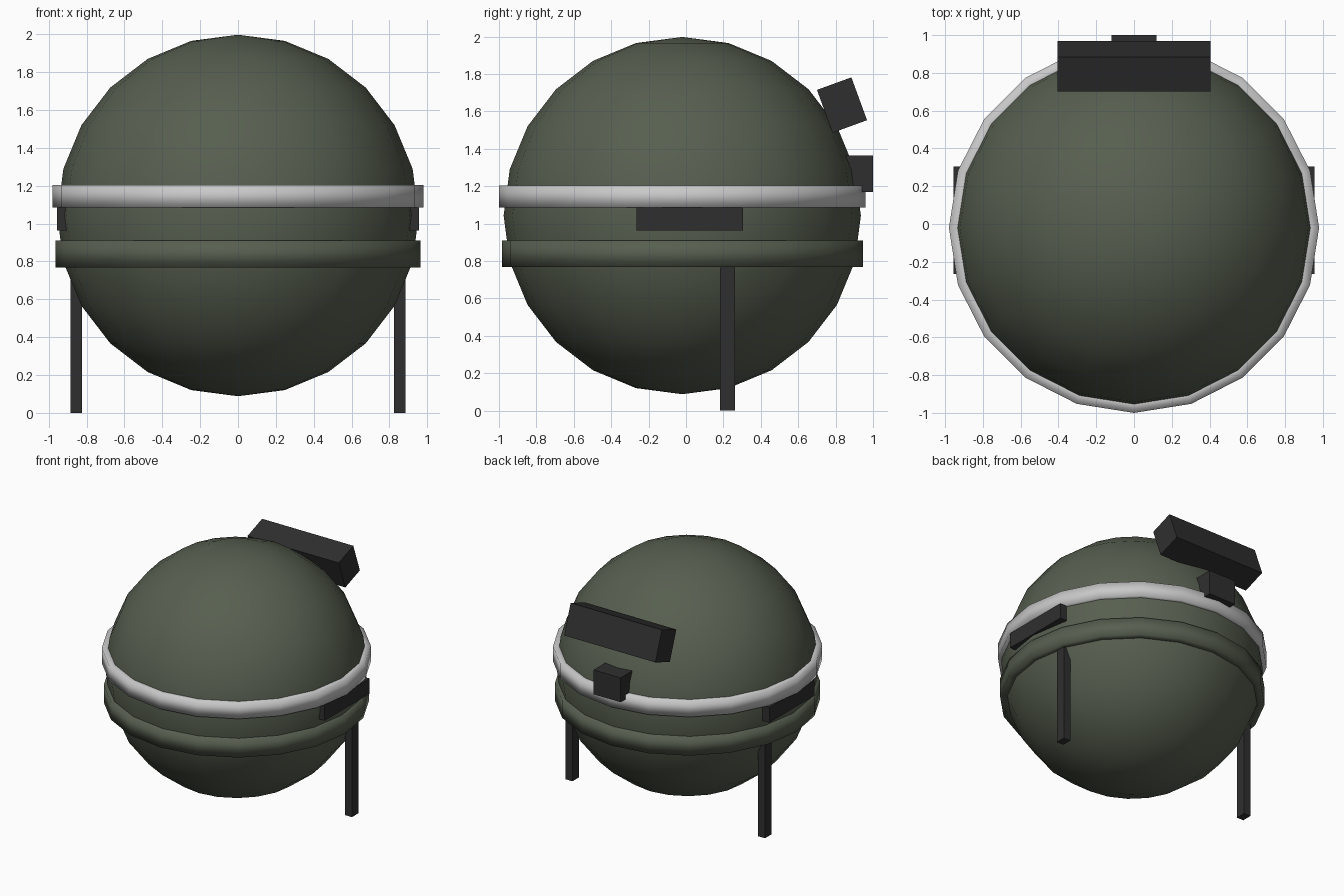
import bpy, bmesh, math
from mathutils import Matrix, Vector

old = bpy.data.objects.get("Cube")
if old:
    bpy.data.objects.remove(old, do_unlink=True)


def material(name, rgb):
    m = bpy.data.materials.new(name)
    m.use_nodes = True
    m.diffuse_color = (*rgb, 1)
    m.node_tree.nodes["Principled BSDF"].inputs["Base Color"].default_value = (*rgb, 1)
    return m


GREEN = material("olive_enamel", (0.095, 0.115, 0.08))
BLACK = material("black_plastic", (0.028, 0.028, 0.028))
STEEL = material("brushed_steel", (0.58, 0.58, 0.58))

CENTRE_Y = -0.02
SEGMENTS = 20


def finish(name, bm, mat, smooth=False):
    bmesh.ops.recalc_face_normals(bm, faces=bm.faces)
    mesh = bpy.data.meshes.new(name)
    bm.to_mesh(mesh)
    bm.free()
    mesh.materials.append(mat)
    for p in mesh.polygons:
        p.use_smooth = smooth
    ob = bpy.data.objects.new(name, mesh)
    bpy.context.collection.objects.link(ob)
    return ob


def box(name, centre, size, mat, tilt=0):
    bm = bmesh.new()
    matrix = (Matrix.Translation(centre)
              @ Matrix.Rotation(math.radians(tilt), 4, 'X')
              @ Matrix.Diagonal((*size, 1)))
    bmesh.ops.create_cube(bm, size=1, matrix=matrix)
    return finish(name, bm, mat)


def band(name, inner, outer, bottom, top, mat):
    # Square section swept round the bowl, softly shaded
    bm = bmesh.new()
    section = [(inner, bottom), (outer, bottom), (outer, top), (inner, top)]
    loops = []
    for i in range(SEGMENTS):
        a = math.tau * i / SEGMENTS
        loops.append([bm.verts.new(Vector((r * math.cos(a), CENTRE_Y + r * math.sin(a), z)))
                      for r, z in section])
    for i, loop in enumerate(loops):
        following = loops[(i + 1) % SEGMENTS]
        for j in range(4):
            k = (j + 1) % 4
            bm.faces.new((loop[j], following[j], following[k], loop[k]))
    return finish(name, bm, mat, smooth=True)


# Round body
bm = bmesh.new()
bmesh.ops.create_uvsphere(bm, u_segments=SEGMENTS, v_segments=12, radius=0.955,
                          matrix=Matrix.Translation((0, CENTRE_Y, 1.043)))
finish("kettle_body", bm, GREEN, smooth=True)

# Rims of lid and bowl
band("lid_rim", 0.9, 0.98, 1.085, 1.205, STEEL)
band("bowl_rim", 0.88, 0.965, 0.768, 0.91, GREEN)

# Legs and side handles
for side, sign in (("left", 1), ("right", -1)):
    box(f"{side}_leg", (sign * 0.855, 0.222, 0.4), (0.06, 0.08, 0.8), BLACK)
    box(f"{side}_handle", (sign * 0.925, 0.02, 1.024), (0.06, 0.57, 0.122), BLACK)

# Lid handle and hinge at the back
box("lid_handle", (0, 0.834, 1.634), (0.81, 0.196, 0.244), BLACK, tilt=20)
box("hinge_block", (0, 0.9, 1.267), (0.24, 0.2, 0.196), BLACK)
